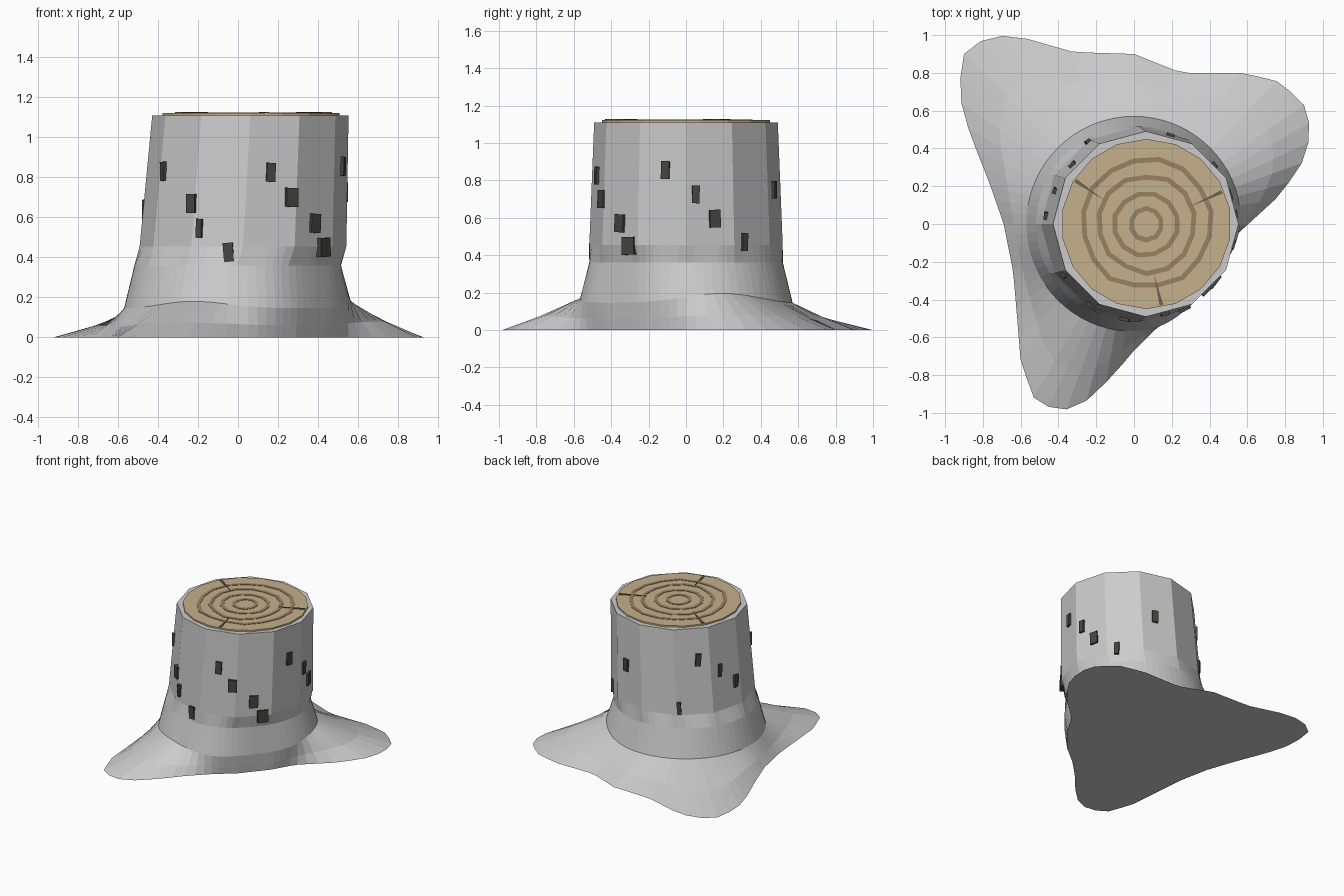
import bpy, bmesh, math, random
from mathutils import Vector, Matrix

if "Cube" in bpy.data.objects:
    bpy.data.objects.remove(bpy.data.objects["Cube"])

random.seed(4)
N = 72
C = Vector((0.065, 0, 0))


def material(name, rgb):
    m = bpy.data.materials.new(name)
    m.diffuse_color = (*rgb, 1)
    m.use_nodes = True
    m.node_tree.nodes["Principled BSDF"].inputs["Base Color"].default_value = m.diffuse_color
    return m


def add_object(name, bm, mat=None):
    bmesh.ops.recalc_face_normals(bm, faces=bm.faces)
    me = bpy.data.meshes.new(name)
    bm.to_mesh(me)
    bm.free()
    ob = bpy.data.objects.new(name, me)
    bpy.context.collection.objects.link(ob)
    if mat:
        me.materials.append(mat)
    return ob


def loft(bm, rings, closed=False):
    loops = [[bm.verts.new(p) for p in r] for r in rings]
    pairs = list(zip(loops, loops[1:])) + ([(loops[-1], loops[0])] if closed else [])
    for a, b in pairs:
        n = len(a)
        for i in range(n):
            j = (i + 1) % n
            bm.faces.new((a[i], a[j], b[j], b[i]))
    if not closed:
        bm.faces.new(loops[0])
        bm.faces.new(loops[-1])


# Ground outline of the three spreading roots, resampled by angle
outline = [(.93, .60), (.92, .37), (.78, .16), (.54, -.06), (.45, -.22), (.29, -.41),
           (.13, -.54), (0, -.67), (-.11, -.80), (-.24, -.93), (-.40, -1), (-.53, -.92),
           (-.60, -.73), (-.62, -.48), (-.64, -.25), (-.69, 0), (-.77, .23), (-.87, .48),
           (-.93, .70), (-.90, .90), (-.77, 1), (-.60, .99), (-.32, .91), (0, .90),
           (.25, .80), (.58, .80), (.78, .75)]


def outline_point(a):
    d = Vector((math.cos(a), math.sin(a)))
    best = 0
    for p, q in zip(outline, outline[1:] + outline[:1]):
        p, e = Vector(p), Vector(q) - Vector(p)
        den = d.x * e.y - d.y * e.x
        if abs(den) < 1e-9:
            continue
        t = (p.x * e.y - p.y * e.x) / den
        s = (p.x * d.y - p.y * d.x) / den
        if t > 0 and -1e-6 <= s <= 1.000001:
            best = max(best, t)
    return Vector((d.x * best, d.y * best, 0))


def bump(a, centre, width):
    d = (math.degrees(a) - centre + 180) % 360 - 180
    return math.exp(-(d / width) ** 2)


def polygon_ring(cx, r, z, sides=12):
    step, sub = 2 * math.pi / sides, N // sides
    pts = [Vector((cx + r * math.cos(i * step), r * math.sin(i * step), z)) for i in range(sides)]
    return [pts[i].lerp(pts[(i + 1) % sides], k / sub) for i in range(sides) for k in range(sub)]


# Trunk with root flare
base, mid, collar, neck = [], [], [], []
for i in range(N):
    a = 2 * math.pi * i / N
    d = Vector((math.cos(a), math.sin(a), 0))
    b = outline_point(a)
    dip = bump(a, -40, 28)
    z = .145 + .05 * bump(a, 20, 30) + .035 * bump(a, -113, 25)
    c = d * (.57 - .065 * dip) + Vector((0, 0, z))
    m = c.lerp(b, .55)
    m.z = z * .41
    base.append(b)
    mid.append(m)
    collar.append(c)
    neck.append(d * (.518 - .02 * dip) + Vector((0, 0, .36)))
bm = bmesh.new()
loft(bm, [base, mid, collar, neck, polygon_ring(.025, .517, .455), polygon_ring(.062, .491, 1.11)])
add_object("bark_trunk", bm)

# Cut face
wood = material("cut_wood", (.56, .44, .26))
dark = material("ring_wood", (.32, .22, .13))
crack = material("crack", (.16, .12, .08))
bark = material("dark_bark", (.06, .06, .055))


def circle(r, z, n):
    return [C + Vector((r * math.cos(t), r * math.sin(t), z))
            for t in (2 * math.pi * (i + .5) / n for i in range(n))]


bm = bmesh.new()
loft(bm, [circle(.45, 1.10, 18), circle(.45, 1.122, 18)])
add_object("cut_face", bm, wood)

# Growth rings, slightly wobbly
for k, (r, n) in enumerate([(.083, 10), (.167, 12), (.255, 14), (.34, 16)]):
    wob = [1 + random.uniform(-.035, .035) for _ in range(n)]
    section = [(-.013, 1.118), (.013, 1.118), (.013, 1.125), (-.013, 1.125)]
    rings = []
    for dr, z in section:
        rings.append([C + (p - C - Vector((0, 0, z))) * w + Vector((0, 0, z))
                      for p, w in zip(circle(r + dr, z, n), wob)])
    bm = bmesh.new()
    loft(bm, rings, closed=True)
    add_object(f"growth_ring_{k + 1}", bm, dark)

# Radial cracks
for k, (outer, inner) in enumerate([((-.31, .23), (-.15, .12)), ((.465, .17), (.29, .09)),
                                    ((.145, -.43), (.105, -.26))]):
    o, t = Vector((*outer, 0)), Vector((*inner, 0))
    side = (o - t).normalized().cross(Vector((0, 0, 1))) * .01
    tri = [o + side, o - side, t]
    bm = bmesh.new()
    loft(bm, [[p + Vector((0, 0, z)) for p in tri] for z in (1.115, 1.127)])
    add_object(f"crack_{k + 1}", bm, crack)

# Bark flakes: angle around the trunk, height, width
flakes = [(238, .67, .05), (244, .545, .03), (262, .425, .05), (284, .825, .045), (297, .70, .065),
          (315, .57, .065), (323, .45, .08), (347, .855, .045), (6, .725, .04), (18, .595, .06),
          (38, .47, .035), (72, .75, .045), (122, .51, .03), (140, .87, .04), (159, .76, .03),
          (175, .64, .04), (213, .83, .03)]
for k, (deg, z, w) in enumerate(flakes):
    t = (z - .455) / .655
    a = math.radians(deg)
    local = (a + math.pi / 12) % (math.pi / 6) - math.pi / 12
    r = (.517 - .026 * t) * math.cos(math.pi / 12) / math.cos(abs(local) - math.pi / 12)
    pos = Vector((.025 + .037 * t + r * math.cos(a), r * math.sin(a), z))
    bm = bmesh.new()
    bmesh.ops.create_cube(bm, size=1, matrix=Matrix.Translation(pos)
                          @ Matrix.Rotation(a, 4, 'Z')
                          @ Matrix.Rotation(random.uniform(-.08, .08), 4, 'X')
                          @ Matrix.Diagonal((.03, w, .095, 1)))
    add_object(f"bark_flake_{k + 1}", bm, bark)
